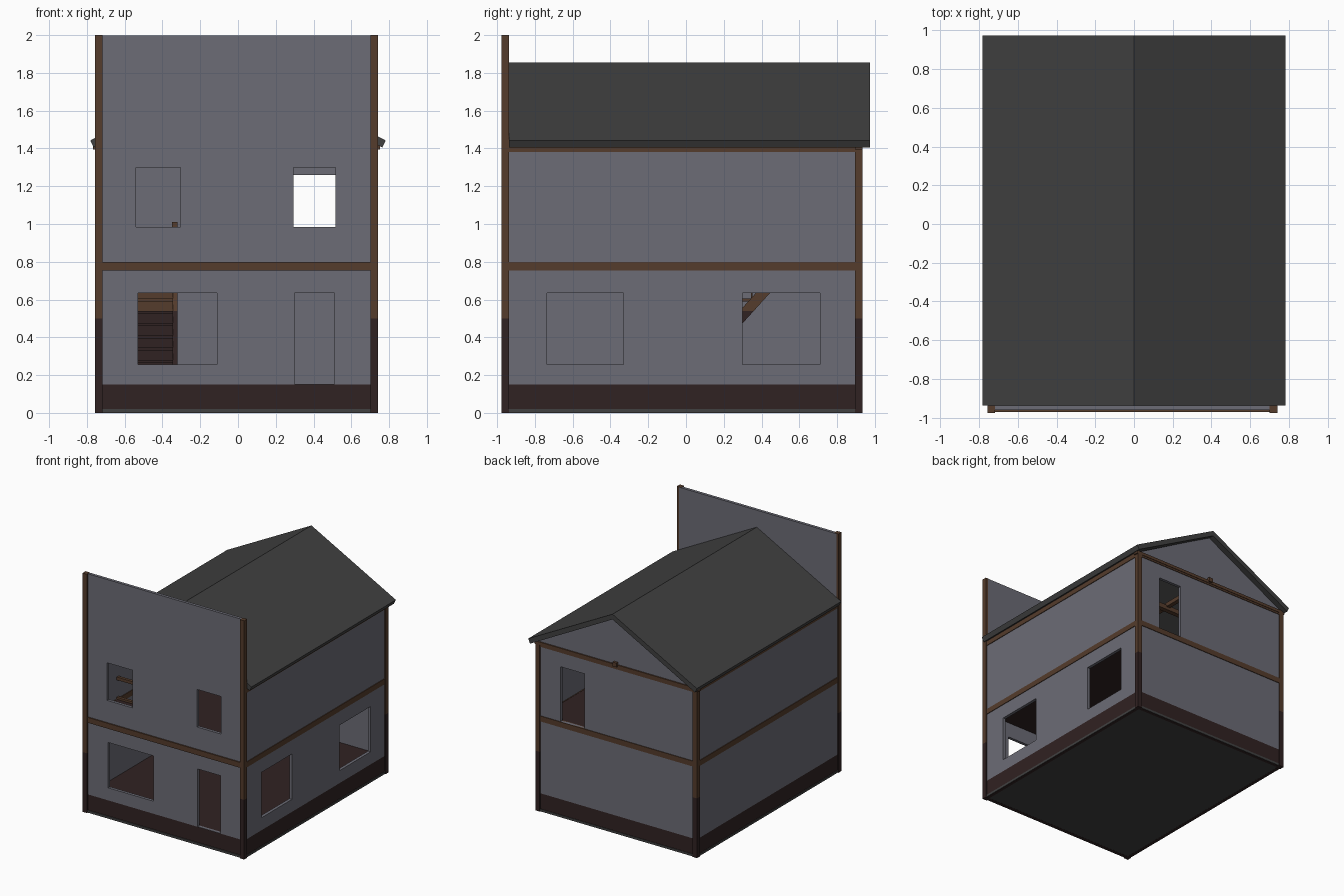
import bpy, bmesh
from mathutils import Vector

cube = bpy.data.objects.get("Cube")
if cube:
    bpy.data.objects.remove(cube, do_unlink=True)


def material(name, r, g, b):
    m = bpy.data.materials.new(name)
    m.use_nodes = True
    m.diffuse_color = (r, g, b, 1)
    m.node_tree.nodes["Principled BSDF"].inputs["Base Color"].default_value = (r, g, b, 1)
    return m


PLASTER = material("grey plaster", 0.15, 0.15, 0.18)
TIMBER = material("brown timber", 0.09, 0.045, 0.025)
DARK = material("dark stained wood", 0.03, 0.016, 0.016)
SLATE = material("charcoal slate", 0.052, 0.052, 0.052)


def finish(name, bm, *mats):
    bmesh.ops.recalc_face_normals(bm, faces=bm.faces)
    mesh = bpy.data.meshes.new(name)
    bm.to_mesh(mesh)
    bm.free()
    for m in mats:
        mesh.materials.append(m)
    obj = bpy.data.objects.new(name, mesh)
    bpy.context.collection.objects.link(obj)
    return obj


def box(name, x, y, z, mat):
    """Box from (low, high) pairs."""
    bm = bmesh.new()
    bmesh.ops.create_cube(bm, size=1)
    for v in bm.verts:
        v.co = Vector([(lo + hi) / 2 + c * (hi - lo) for c, (lo, hi) in zip(v.co, (x, y, z))])
    return finish(name, bm, mat)


def prism(name, points, axis, lo, hi, mat):
    """Extrude a (u, z) outline along the x or y axis."""
    bm = bmesh.new()
    at = (lambda u, z: (lo, u, z)) if axis == "x" else (lambda u, z: (u, lo, z))
    face = bm.faces.new([bm.verts.new(at(*p)) for p in points])
    ext = bmesh.ops.extrude_face_region(bm, geom=[face])["geom"]
    step = Vector((hi - lo, 0, 0) if axis == "x" else (0, hi - lo, 0))
    for g in ext:
        if isinstance(g, bmesh.types.BMVert):
            g.co += step
    return finish(name, bm, mat)


def wall(name, along, c, u, top, holes=()):
    """Wall with rectangular openings (u0, u1, z0, z1) and a dark plinth."""
    us = sorted({*u, *(h[0] for h in holes), *(h[1] for h in holes)})
    zs = sorted({0, PLINTH, top, *(h[2] for h in holes), *(h[3] for h in holes)})
    bm = bmesh.new()
    verts = {(a, z): bm.verts.new((a, c, z) if along == "x" else (c, a, z))
             for a in us for z in zs}
    for a, b in zip(us, us[1:]):
        for z, w in zip(zs, zs[1:]):
            ma, mz = (a + b) / 2, (z + w) / 2
            if any(h[0] < ma < h[1] and h[2] < mz < h[3] for h in holes):
                continue
            f = bm.faces.new([verts[k] for k in ((a, z), (b, z), (b, w), (a, w))])
            f.material_index = int(mz < PLINTH)
    obj = finish(name, bm, PLASTER, DARK)
    mod = obj.modifiers.new("thickness", "SOLIDIFY")
    mod.thickness = 0.025
    mod.offset = 0
    return obj


# Main sizes
PLINTH, EAVE, FLOOR = 0.15, 1.4, 0.8
L, R, F, B = -0.757, 0.741, -0.977, 0.935
P = 0.04
HALF = 0.022

# Walls
wall("front_wall", "x", F + HALF + 0.006, (L + 0.02, R - 0.02), 1.998, [
    (-0.53, -0.11, 0.255, 0.635), (0.3, 0.51, 0.152, 0.635),
    (-0.54, -0.305, 0.985, 1.3), (0.295, 0.515, 0.985, 1.3)])
wall("back_wall", "x", B - HALF, (L + 0.02, R - 0.02), EAVE, [(0.295, 0.515, FLOOR, 1.26)])
wall("left_wall", "y", R - HALF, (F + 0.03, B - 0.02), EAVE, [
    (-0.735, -0.33, 0.255, 0.635), (0.3, 0.71, 0.255, 0.635)])
wall("right_wall", "y", L + HALF, (F + 0.03, B - 0.02), EAVE)
prism("back_gable", [(L + 0.02, EAVE), (R - 0.02, EAVE), (R - 0.02, 1.42), (0, 1.815), (L + 0.02, 1.42)],
      "y", B - 0.035, B - 0.01, PLASTER)

# Corner posts, stained dark at the foot
for side, x in (("left", (R - P, R)), ("right", (L, L + P))):
    for end, y, top in (("front", (F, F + P), 2), ("back", (B - P, B), EAVE)):
        box(f"{end}_{side}_post_foot", x, y, (0, 0.5), DARK)
        box(f"{end}_{side}_post", x, y, (0.5, top), TIMBER)

# Beams round the house at floor and eave level
for level, z in (("floor", (0.755, FLOOR)), ("eave", (1.38, 1.42))):
    box(f"{level}_beam_left", (R - P, R - 0.004), (F + P, B - P), z, TIMBER)
    box(f"{level}_beam_right", (L + 0.004, L + P), (F + P, B - P), z, TIMBER)
    box(f"{level}_beam_back", (L + P, R - P), (B - P, B - 0.004), z, TIMBER)
box("floor_beam_front", (L + P, R - P), (F + 0.006, F + P), (0.755, FLOOR), TIMBER)
box("eave_beam_ends", (L - 0.01, R + 0.01), (B - P, B), (1.395, 1.42), TIMBER)

# Tie beams under the roof
box("long_tie_beam", (-0.018, 0.018), (F + P, B + 0.012), (1.405, 1.44), TIMBER)
for i, y in enumerate((-0.4, 0, 0.4)):
    box(f"cross_tie_beam_{i}", (L + P, R - P), (y - 0.02, y + 0.02), (1.38, 1.42), TIMBER)

# Roof
prism("roof", [(0, 1.856), (0.782, 1.442), (0.764, 1.405), (0, 1.812), (-0.764, 1.405), (-0.782, 1.442)],
      "y", -0.938, 0.973, SLATE)

# Ground slab and floor boards
inner_x, inner_y = (L + 0.03, R - 0.03), (F + 0.035, B - 0.03)
box("ground_slab", (L + 0.005, R - 0.005), (F + 0.008, B - 0.005), (0.001, 0.02), SLATE)
box("ground_floor", inner_x, inner_y, (0.02, PLINTH), DARK)

# Upper floor with a stairwell opening
WELL_X, WELL_F, WELL_B = -0.335, -0.56, 0.52
slab = (0.762, FLOOR - 0.002)
box("upper_floor_main", (WELL_X, inner_x[1]), inner_y, slab, DARK)
box("upper_floor_front", (inner_x[0], WELL_X), (inner_y[0], WELL_F), slab, DARK)
box("upper_floor_back", (inner_x[0], WELL_X), (WELL_B, inner_y[1]), slab, DARK)

# Stairwell trim and railing
for name, z in (("well_trim", (0.757, 0.815)), ("handrail", (0.96, 0.985))):
    box(f"{name}_front", (inner_x[0], WELL_X), (WELL_F - 0.015, WELL_F + 0.01), z, TIMBER)
    box(f"{name}_side", (WELL_X - 0.01, WELL_X + 0.015), (WELL_F, WELL_B), z, TIMBER)
for i in range(3):
    y = WELL_F + i * (WELL_B - WELL_F) / 2
    box(f"rail_post_{i}", (WELL_X - 0.015, WELL_X + 0.015), (y - 0.015, y + 0.015), (FLOOR, 1.01), TIMBER)

# Stairs climbing to the back, lower part stained dark
STEPS, START, SPLIT = 10, -0.07, 0.54
rise, run = (FLOOR - PLINTH) / STEPS, (WELL_B - START) / STEPS
for i in range(STEPS):
    y, z = START + i * run, PLINTH + (i + 1) * rise
    mat = TIMBER if z > SPLIT + rise / 2 else DARK
    box(f"tread_{i}", (inner_x[0], -0.345), (y - 0.008, y + run), (z - 0.015, z), mat)
    box(f"riser_{i}", (inner_x[0], -0.345), (y, y + 0.01), (z - rise, z - 0.015), mat)
slope = rise / run
for name, z0, z1, mat in (("lower", PLINTH, SPLIT, DARK), ("upper", SPLIT, FLOOR, TIMBER)):
    y0, y1 = START + (z0 - PLINTH) / slope, START + (z1 - PLINTH) / slope
    outline = [(y0, z0), (y0 + 0.075, z0), (y1 + 0.075, z1), (y1, z1)]
    for side, x in (("inner", -0.35), ("wall", inner_x[0])):
        prism(f"{name}_{side}_stringer", outline, "x", x, x + 0.03, mat)
